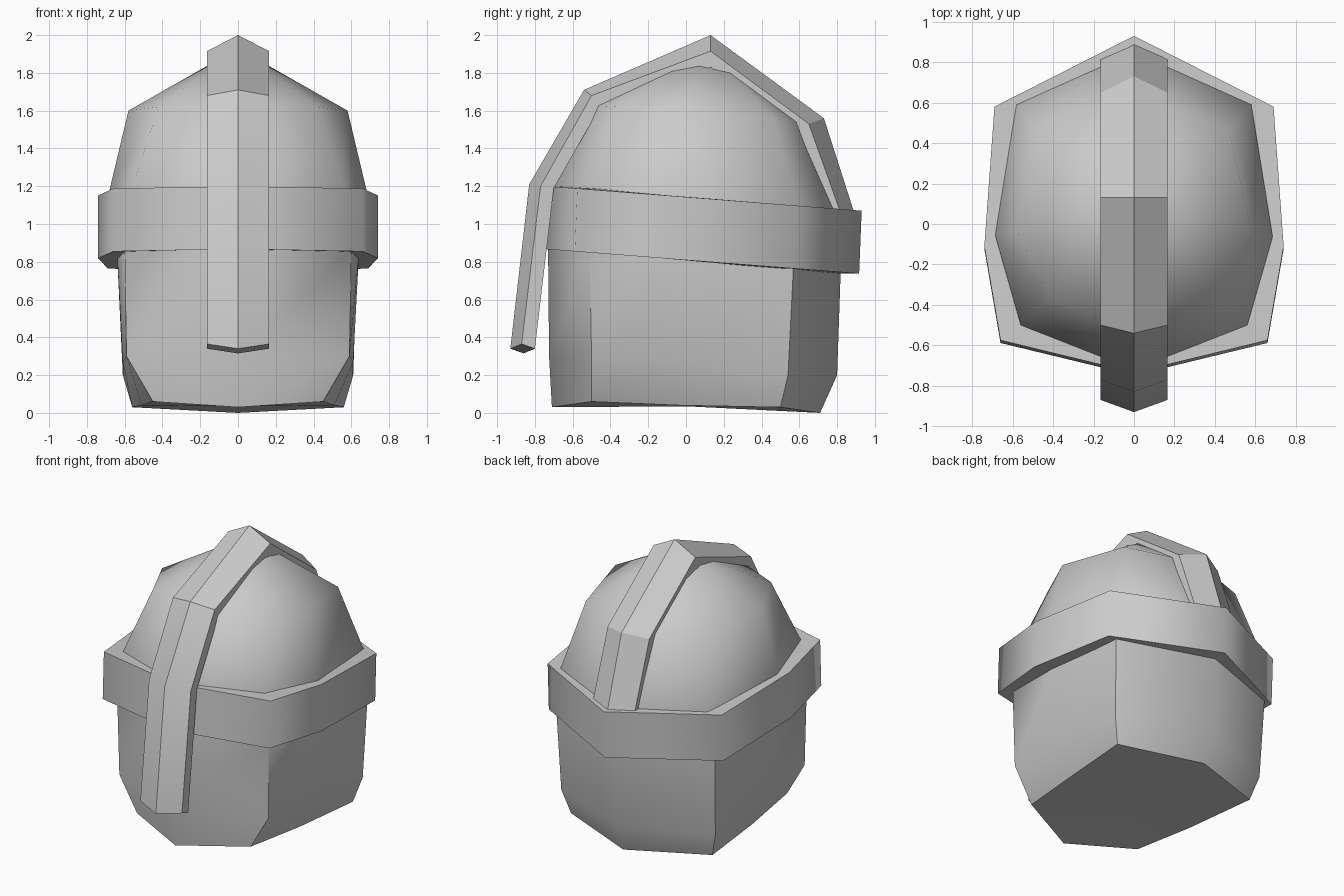
import bpy, math

if "Cube" in bpy.data.objects:
    bpy.data.objects.remove(bpy.data.objects["Cube"])


def loft(name, rings, closed_path=False, caps=True, angle=40, poles=()):
    """Skin equal-length closed rings; optional poles close the two ends with fans."""
    n = len(rings[0])
    verts = [p for r in rings for p in r]
    faces = []
    for i in range(len(rings) if closed_path else len(rings) - 1):
        a, b = i * n, (i + 1) % len(rings) * n
        for j in range(n):
            k = (j + 1) % n
            faces.append((a + j, a + k, b + k, b + j))
    last = (len(rings) - 1) * n
    if poles:
        lo = len(verts)
        verts += list(poles)
        for j in range(n):
            k = (j + 1) % n
            faces.append((k, j, lo))
            faces.append((last + j, last + k, lo + 1))
    elif caps and not closed_path:
        faces.append(tuple(reversed(range(n))))
        faces.append(tuple(range(last, last + n)))
    me = bpy.data.meshes.new(name)
    me.from_pydata(verts, [], faces)
    ob = bpy.data.objects.new(name, me)
    bpy.context.collection.objects.link(ob)
    bpy.ops.object.select_all(action='DESELECT')
    ob.select_set(True)
    bpy.context.view_layer.objects.active = ob
    bpy.ops.object.mode_set(mode='EDIT')
    bpy.ops.mesh.select_all(action='SELECT')
    bpy.ops.mesh.normals_make_consistent(inside=False)
    bpy.ops.object.mode_set(mode='OBJECT')
    bpy.ops.object.shade_smooth_by_angle(angle=math.radians(angle))
    return ob


def mirror_ring(half):
    """Front-to-back half outline, completed on the -x side."""
    return list(half) + [(-x, y, z) for x, y, z in reversed(half[1:-1])]


# Head: eight-sided shell from chin to crown
head_halves = [
    [(0, -.71, .03), (.45, -.5, .06), (.51, -.03, .04), (.56, .5, .03), (0, .71, 0)],
    [(0, -.725, .3), (.59, -.5, .3), (.61, -.05, .27), (.61, .54, .2), (0, .80, .2)],
    [(0, -.73, .86), (.60, -.51, .86), (.64, -.06, .84), (.63, .57, .8), (0, .82, .78)],
    [(0, -.72, 1.2), (.56, -.5, 1.19), (.685, -.06, 1.16), (.58, .59, 1.1), (0, .85, 1.08)],
    [(0, -.53, 1.63), (.42, -.36, 1.62), (.58, -.03, 1.6), (.47, .46, 1.56), (0, .65, 1.53)],
]
loft("head_shell", [mirror_ring(h) for h in head_halves], angle=60,
     poles=[(0, 0, .035), (0, .11, 1.93)])

# Brow band: tilted ring around the head
outline = [(0, -.735), (.66, -.575), (.74, -.11), (.69, .58), (0, .93)]
outline += [(-x, y) for x, y in reversed(outline[1:-1])]


def band_loop(scale, drop):
    return [(x * scale, y * scale - .04 * drop,
             1.143 - .078 * y - drop) for x, y in outline]


sections = [band_loop(1, 0), band_loop(1, .333), band_loop(.85, .333), band_loop(.85, 0)]
loft("brow_band", [[s[i] for s in sections] for i in range(len(outline))],
     closed_path=True, angle=70)

# Crest strip: ridged bar from nose guard over the crown to the back
# each station: ridge, side edge and inner edge as (y, z)
stations = [
    ((-.93, .34), (-.87, .365), (-.80, .34)),
    ((-.83, 1.21), (-.77, 1.20), (-.70, 1.19)),
    ((-.54, 1.71), (-.50, 1.68), (-.46, 1.61)),
    ((.13, 2.0), (.13, 1.915), (.13, 1.83)),
    ((.73, 1.56), (.65, 1.53), (.58, 1.50)),
    ((.91, 1.0), (.84, 1.0), (.77, 1.0)),
]
w = .165
bars = []
for (ry, rz), (sy, sz), (iy, iz) in stations:
    my, mz = iy + (ry - sy), iz + (rz - sz)
    bars.append([(0, ry, rz), (w, sy, sz), (w, iy, iz),
                 (0, my, mz), (-w, iy, iz), (-w, sy, sz)])
loft("crest_strip", bars, angle=30)
